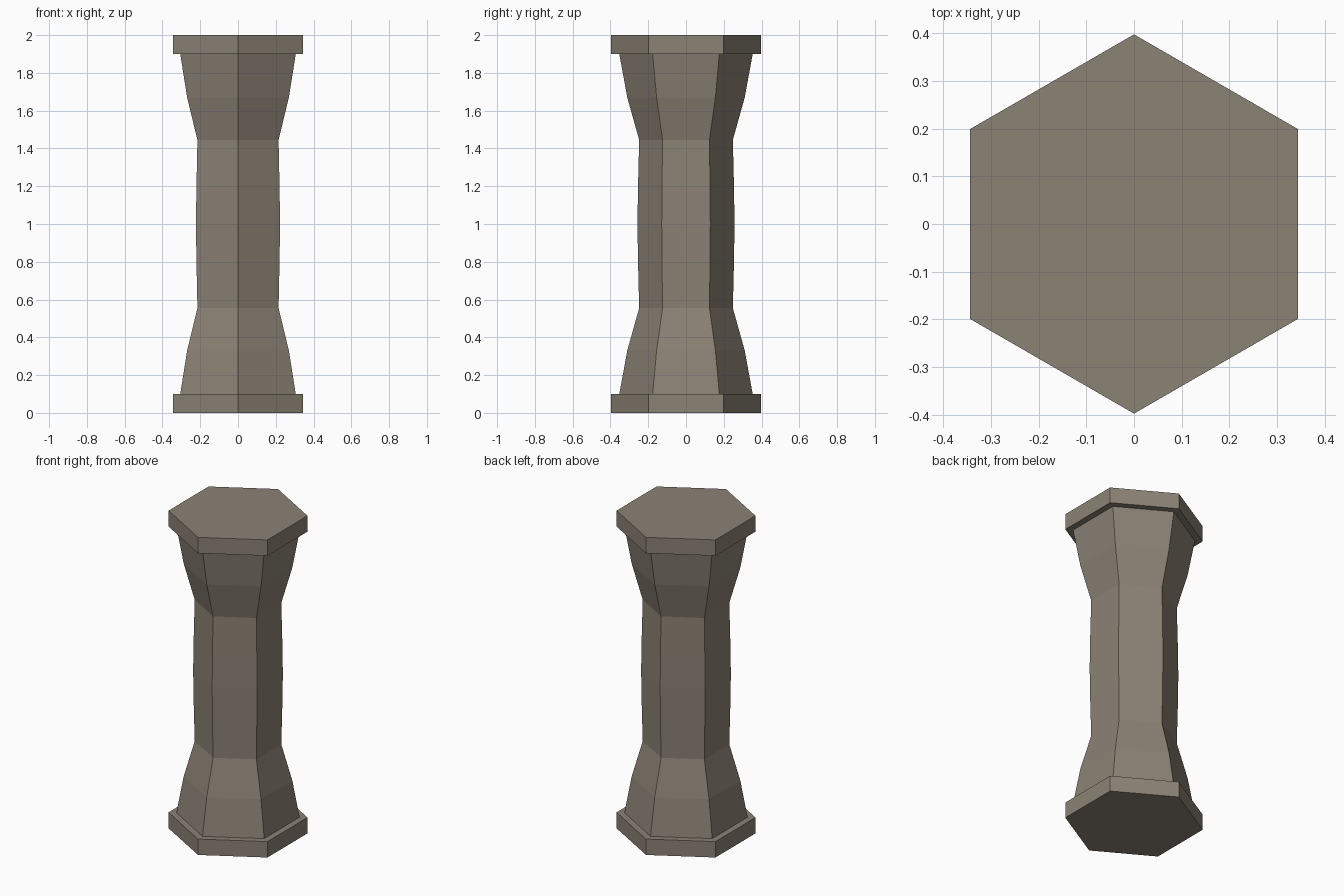
import bpy, bmesh, math

if "Cube" in bpy.data.objects:
    bpy.data.objects.remove(bpy.data.objects["Cube"])

stone = bpy.data.materials.new("warm grey stone")
stone.diffuse_color = (0.26, 0.223, 0.178, 1)
stone.use_nodes = True
stone.node_tree.nodes["Principled BSDF"].inputs["Base Color"].default_value = stone.diffuse_color


def hex_column(name, profile):
    """Capped six-sided solid from (circumradius, z) pairs, corners on +-y."""
    bm = bmesh.new()
    rings = []
    for r, z in profile:
        angles = [math.radians(30 + 60 * i) for i in range(6)]
        rings.append([bm.verts.new((r * math.cos(a), r * math.sin(a), z)) for a in angles])
    for low, high in zip(rings, rings[1:]):
        for i in range(6):
            j = (i + 1) % 6
            bm.faces.new((low[i], low[j], high[j], high[i]))
    bm.faces.new(rings[0][::-1])
    bm.faces.new(rings[-1])
    mesh = bpy.data.meshes.new(name)
    bm.to_mesh(mesh)
    bm.free()
    mesh.materials.append(stone)
    obj = bpy.data.objects.new(name, mesh)
    bpy.context.collection.objects.link(obj)
    return obj


# End slabs
hex_column("base_slab", [(0.398, 0), (0.398, 0.1)])
hex_column("top_slab", [(0.398, 1.9), (0.398, 2.0)])

# Shaft: flared foot, slightly swollen middle, mirrored flared head
lower = [(0.353, 0.1), (0.311, 0.33), (0.248, 0.555), (0.254, 0.8)]
upper = [(r, 2 - z) for r, z in reversed(lower)]
hex_column("shaft", lower + [(0.257, 1.0)] + upper)
